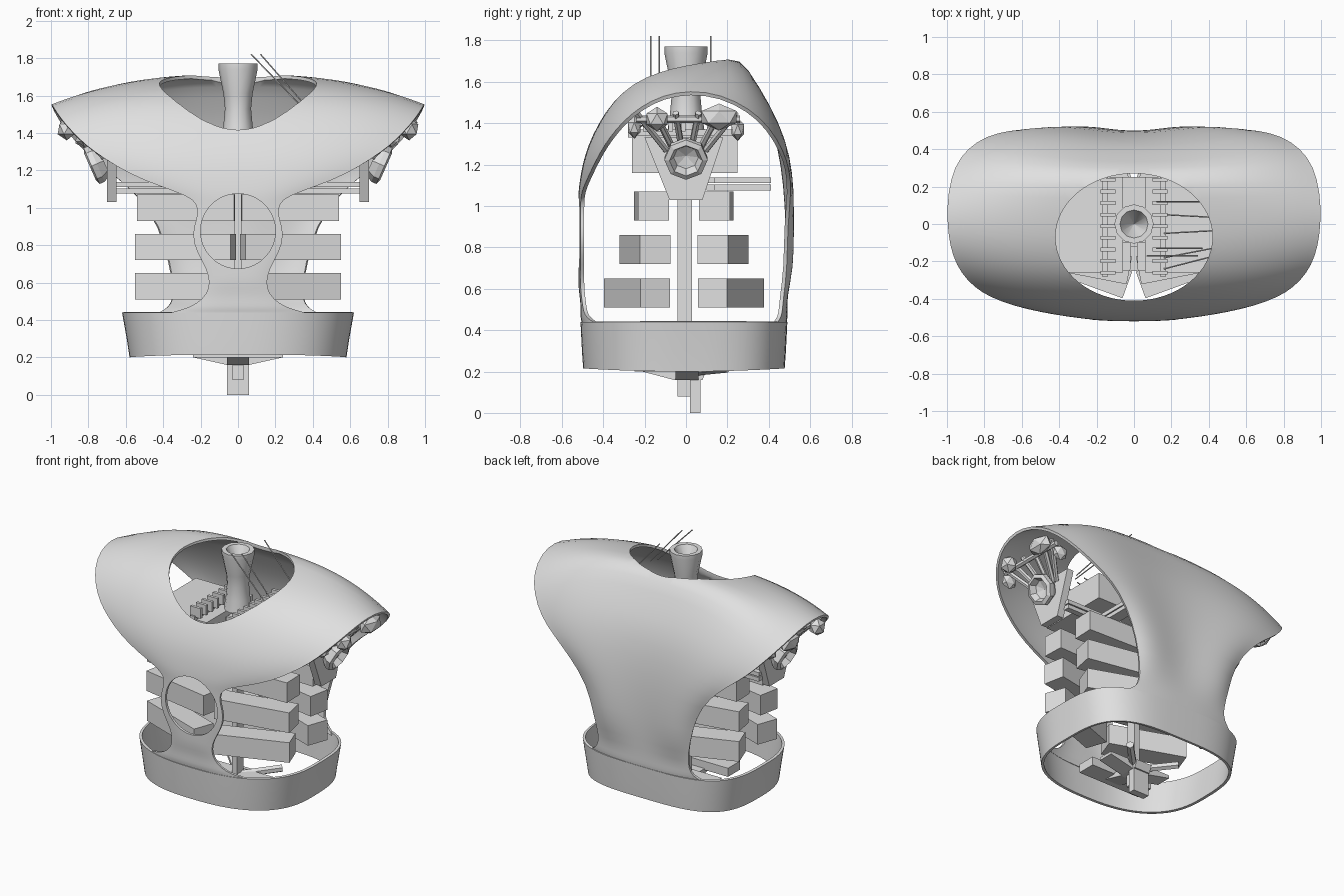
import bpy, bmesh, math
from mathutils import Vector

cube = bpy.data.objects.get("Cube")
if cube:
    bpy.data.objects.remove(cube, do_unlink=True)

grey = bpy.data.materials.new("light grey")
grey.use_nodes = True
grey.diffuse_color = (0.75, 0.75, 0.75, 1)
grey.node_tree.nodes["Principled BSDF"].inputs["Base Color"].default_value = grey.diffuse_color


def make(name, bm):
    mesh = bpy.data.meshes.new(name)
    bm.to_mesh(mesh)
    bm.free()
    mesh.materials.append(grey)
    obj = bpy.data.objects.new(name, mesh)
    bpy.context.collection.objects.link(obj)
    return obj


def smooth(obj):
    bpy.ops.object.select_all(action='DESELECT')
    obj.select_set(True)
    bpy.context.view_layer.objects.active = obj
    bpy.ops.object.shade_smooth_by_angle(angle=math.radians(40))


def grid(name, rows, closed=False):
    """Skin a list of point rows with quads."""
    bm = bmesh.new()
    verts = [[bm.verts.new(p) for p in row] for row in rows]
    count = len(rows[0])
    for low, high in zip(verts, verts[1:]):
        for j in range(count if closed else count - 1):
            k = (j + 1) % count
            bm.faces.new((low[j], low[k], high[k], high[j]))
    return make(name, bm)


def prism(name, outline, lo, hi, axis='Z'):
    """Extrude a flat outline along one axis."""
    place = {'X': lambda a, b, h: (h, a, b),
             'Y': lambda a, b, h: (a, h, b),
             'Z': lambda a, b, h: (a, b, h)}[axis]
    bm = bmesh.new()
    ends = [[bm.verts.new(place(a, b, h)) for a, b in outline] for h in (lo, hi)]
    for end in ends:
        bm.faces.new(end)
    n = len(outline)
    for j in range(n):
        k = (j + 1) % n
        bm.faces.new((ends[0][j], ends[0][k], ends[1][k], ends[1][j]))
    bmesh.ops.recalc_face_normals(bm, faces=bm.faces)
    return make(name, bm)


def box(name, xs, ys, zs):
    (x0, x1), (y0, y1) = xs, ys
    return prism(name, [(x0, y0), (x1, y0), (x1, y1), (x0, y1)], *zs)


def rod(name, start, end, radius, sides=6):
    start, end = Vector(start), Vector(end)
    bm = bmesh.new()
    bmesh.ops.create_cone(bm, cap_ends=True, segments=sides, radius1=radius,
                          radius2=radius, depth=(end - start).length)
    obj = make(name, bm)
    obj.location = (start + end) / 2
    obj.rotation_euler = (end - start).to_track_quat('Z', 'Y').to_euler()
    return obj


def lathe(name, profile, sides):
    ring = [math.tau * i / sides for i in range(sides)]
    return grid(name, [[(r * math.cos(a), r * math.sin(a), z) for a in ring]
                       for r, z in profile], closed=True)


def ellipse(cx, cy, rx, ry, count=64):
    return [(cx + rx * math.cos(math.tau * i / count),
             cy + ry * math.sin(math.tau * i / count)) for i in range(count)]


def finish_shell(obj, subdivide, cutters=()):
    """Thicken inward, cut the openings and smooth."""
    bpy.context.view_layer.objects.active = obj
    if subdivide:
        obj.modifiers.new("smooth", 'SUBSURF').levels = 1
    wall = obj.modifiers.new("wall", 'SOLIDIFY')
    wall.thickness, wall.offset = 0.018, -1
    for cutter in cutters:
        cut = obj.modifiers.new("opening", 'BOOLEAN')
        cut.operation, cut.solver, cut.object = 'DIFFERENCE', 'EXACT', cutter
    for name in [m.name for m in obj.modifiers]:
        bpy.ops.object.modifier_apply(modifier=name)
    smooth(obj)
    for cutter in cutters:
        bpy.data.objects.remove(cutter, do_unlink=True)


# Strap rows: height, half width
front_strap = [(.42, .42), (.44, .36), (.46, .28), (.49, .215), (.54, .165), (.6, .15),
               (.67, .165), (.76, .22), (.86, .25), (.95, .215), (1.02, .215)]
back_strap = [(.9, .42), (.7, .37), (.55, .34), (.48, .36), (.45, .4), (.42, .45)]
# Shoulder rows: centre y, centre z, edge x, edge y, edge z
shoulders = [
    (-.52, 1.07, .27, -.505, 1.065), (-.512, 1.13, .42, -.485, 1.115),
    (-.5, 1.2, .58, -.455, 1.18), (-.475, 1.29, .71, -.415, 1.26),
    (-.423, 1.4, .81, -.37, 1.33), (-.355, 1.505, .89, -.305, 1.41),
    (-.26, 1.6, .95, -.22, 1.48), (-.13, 1.66, .985, -.115, 1.535),
    (0, 1.69, 1, .02, 1.56), (.14, 1.71, .995, .17, 1.54),
    (.27, 1.72, .96, .31, 1.47), (.33, 1.6, .89, .405, 1.38),
    (.41, 1.45, .79, .47, 1.27), (.46, 1.3, .67, .5, 1.18),
    (.49, 1.1, .54, .51, 1.07)]


def corner_power(side):
    """The waist is rounder in front and squarer behind."""
    return 2.5 if side < 0 else 3.4


def strap_row(z, x, side):
    p = corner_power(side)
    edge = 0.5 * (1 - (x / 0.62) ** p) ** (1 / p)
    reach = 0.5
    if z > 0.58:
        edge, reach = 0.5, 0.51
    elif z < 0.445:
        edge, reach = edge - .006, 0.494
    return (side * reach - .01, z, x, side * edge - .01, z)


spans = ([strap_row(z, x, -1) for z, x in front_strap] + shoulders
         + [strap_row(z, x, 1) for z, x in back_strap])
rows = []
for yc, zc, xe, ye, ze in spans:
    row = []
    for i in range(-12, 13):
        s = i / 12
        t = abs(s) ** 3
        blade = 0.1 * s * s * (1 - s * s) if yc > 0.3 and zc > 0.6 else 0
        row.append((s * xe, yc + (ye - yc) * t + blade, zc + (ze - zc) * t))
    rows.append(row)
neck_cut = prism("neck_cutter", ellipse(0, -.07, .42, .34), 1.2, 2)
chest_cut = prism("chest_cutter", ellipse(0, .875, .2, .2), -.8, -.3, 'Y')
finish_shell(grid("torso_shell", rows), True, (neck_cut, chest_cut))


# Waist band
def band_point(a, rx, ry, z, rise):
    c, s = math.cos(a), math.sin(a)
    p = 2 / corner_power(s)
    y = math.copysign(abs(s) ** p, s)
    return (rx * math.copysign(abs(c) ** p, c), ry * y - .01, z + rise * y * y)


band = [[band_point(math.tau * i / 96, *level) for i in range(96)]
        for level in ((.58, .487, .2, .015), (.595, .493, .3, 0), (.62, .5, .44, 0))]
finish_shell(grid("waist_band", band, closed=True), False)

# Spine, neck and hanging base
box("spine", (-.02, .02), (-.04, .03), (.18, 1.4))
box("upper_spine", (-.06, .06), (-.05, .25), (1.2, 1.3))
smooth(lathe("neck", [(0, 1.36), (.09, 1.36), (.078, 1.44), (.07, 1.53), (.078, 1.61),
                      (.105, 1.74), (.105, 1.77), (.075, 1.77), (0, 1.62)], 12))
prism("base_crossbar", [(-.24, .22), (.24, .22), (.24, .2), (.06, .16),
                        (-.06, .16), (-.24, .2)], -.05, .06, 'Y')
prism("base_keel", [(-.25, .21), (.1, .21), (.08, .16), (-.06, .16)], -.06, .06, 'X')
box("base_plate", (-.24, .24), (-.25, -.12), (.2, .26))
box("base_peg", (-.06, .06), (.02, .07), (0, .18))
box("base_peg_step", (-.03, .03), (-.04, .02), (.08, .18))

# Loose wires at the neck
for y, shift in ((-.17, 0), (-.13, .05), (.12, .05)):
    rod("neck_wire", (.07 + shift, y, 1.82), (.34 + shift / 2, y, 1.54), .004, 5)
for y in (-.24, -.18, -.05, .05):
    rod("low_wire", (.16, y, 1.37), (.44, y * .7, 1.42), .004, 5)

for side, label in ((1, "left"), (-1, "right")):
    def span(a, b):
        return sorted((side * a, side * b))

    # Splayed rib blocks, front and back
    for z, tilt, x, y in ((.93, 2, .54, .222), (.72, 11, .55, .213), (.51, 20, .55, .209)):
        a = math.radians(tilt)
        along, across = Vector((math.cos(a), math.sin(a))), Vector((-math.sin(a), math.cos(a)))
        corner = Vector((x, -y))
        wide, long = across * .15, along * .52
        outline = [corner, corner + wide, corner + wide - long, corner - long]
        for depth, where in ((1, "front"), (-1, "back")):
            prism(f"{label}_{where}_rib", [(side * p.x, depth * p.y - .01) for p in outline],
                  z, z + .14)

    # Upper chest block and toothed racks
    box(f"{label}_chest_block", span(.06, .5), (-.26, .25), (1.16, 1.34))
    box(f"{label}_rack", span(.14, .17), (-.28, .26), (1.33, 1.37))
    for i in range(9):
        y = -.27 + i * .062
        box(f"{label}_rack_tooth", span(.1, .18), (y, y + .02), (1.36, 1.43))

    # Cross beams and base brace
    for z in (1.075, 1.11):
        box(f"{label}_beam", span(.1, .66), (.1, .14), (z, z + .028))
        box(f"{label}_rear_strip", span(.3, .38), (.1, .41), (z, z + .028))
    rod(f"{label}_base_brace", (0, 0, .2), (side * .2, .2, .22), .025)

    # Shoulder bracket and socket
    prism(f"{label}_bracket", [(-.2, 1.33), (.18, 1.33), (.08, 1.03), (-.08, 1.03)],
          side * .65, side * .7, 'X')
    socket = lathe(f"{label}_socket", [(0, -.04), (.08, -.04), (.105, 0), (.105, .03),
                                       (.08, .04), (.06, 0), (0, -.02)], 8)
    socket.location = (side * .755, 0, 1.235)
    socket.rotation_euler = Vector((side * .9, 0, -.4)).to_track_quat('Z', 'Y').to_euler()

    # Struts fanning up to the sleeve
    for y in (-.24, -.15, -.05, .06, .16, .24):
        rod(f"{label}_strut", (side * .72, y * .4, 1.27), (side * .88, y, 1.45), .016)
    rod(f"{label}_strut_tie", (side * .86, -.24, 1.42), (side * .86, .26, 1.42), .018)

    # Faceted joint caps
    for x, y, z, deep, tall in ((.91, .16, 1.43, .1, .065), (.915, -.14, 1.42, .06, .06),
                                (.82, -.25, 1.38, .035, .055), (.82, .25, 1.37, .035, .055)):
        bm = bmesh.new()
        bmesh.ops.create_icosphere(bm, subdivisions=1, radius=1)
        cap = make(f"{label}_joint_cap", bm)
        cap.location = (side * x, y, z)
        cap.scale = (.055, deep, tall)
